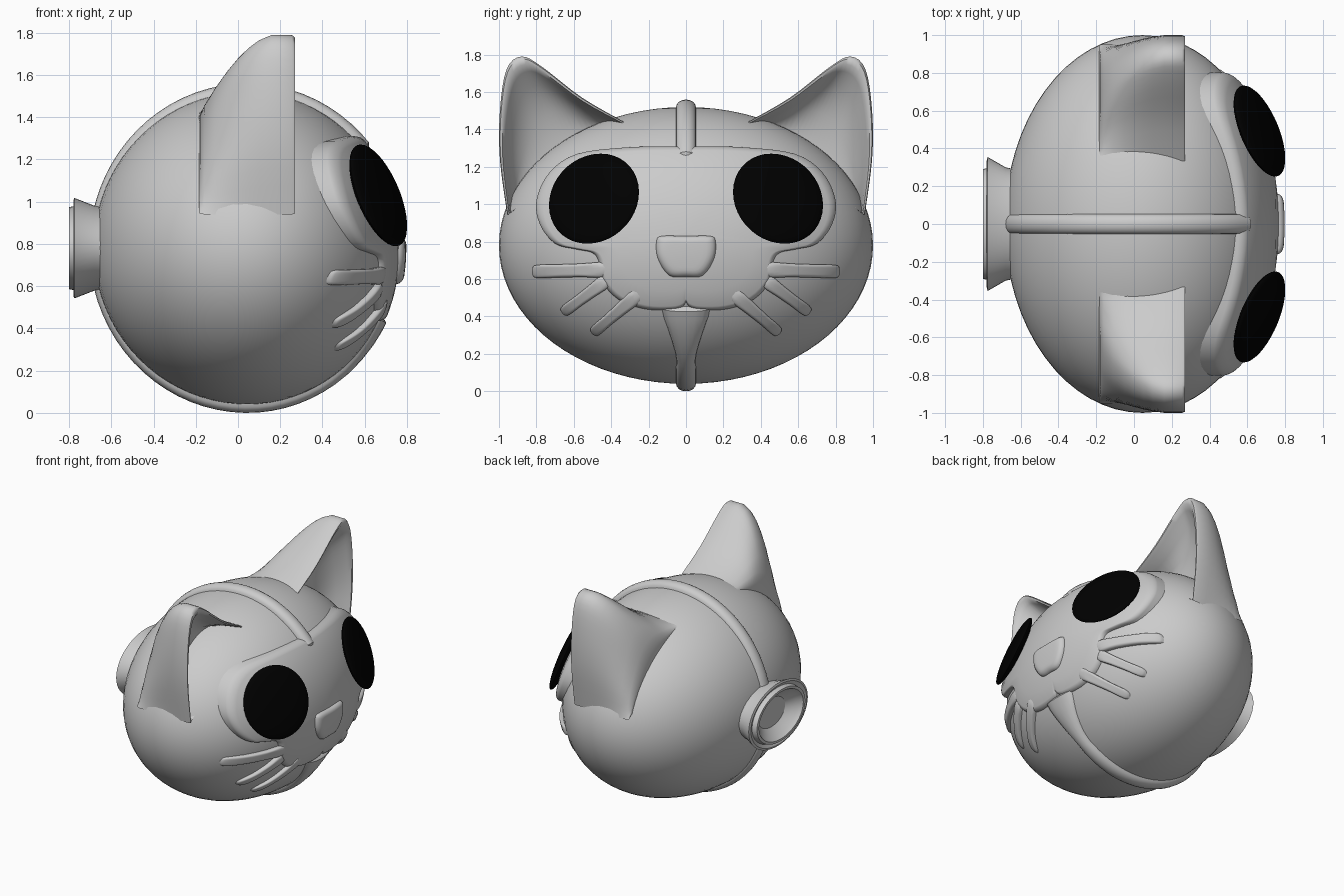
import bpy, bmesh, math
from mathutils import Vector

if "Cube" in bpy.data.objects:
    bpy.data.objects.remove(bpy.data.objects["Cube"])


def finish(name, bm, angle=40):
    bmesh.ops.recalc_face_normals(bm, faces=bm.faces)
    me = bpy.data.meshes.new(name)
    bm.to_mesh(me)
    bm.free()
    for p in me.polygons:
        p.use_smooth = True
    me.set_sharp_from_angle(angle=math.radians(angle))
    ob = bpy.data.objects.new(name, me)
    bpy.context.collection.objects.link(ob)
    return ob


def loft(name, rings, angle=40):
    """Skin closed rings of equal length and cap both ends."""
    bm = bmesh.new()
    vs = [[bm.verts.new(p) for p in r] for r in rings]
    n = len(vs[0])
    for a, b in zip(vs, vs[1:]):
        for i in range(n):
            j = (i + 1) % n
            bm.faces.new((a[i], a[j], b[j], b[i]))
    bm.faces.new(vs[0])
    bm.faces.new(vs[-1])
    return finish(name, bm, angle)


def spline(pts, closed, sub=4):
    """Catmull-Rom curve through 2D points."""
    P = [Vector(p) for p in pts]
    n = len(P)
    get = (lambda i: P[i % n]) if closed else (lambda i: P[min(max(i, 0), n - 1)])
    out = []
    for i in range(n if closed else n - 1):
        a, b, c, d = get(i - 1), get(i), get(i + 1), get(i + 2)
        for k in range(sub):
            t = k / sub
            out.append(0.5 * (2 * b + (c - a) * t + (2 * a - 5 * b + 4 * c - d) * t * t
                              + (3 * b - a - 3 * c + d) * t ** 3))
    if not closed:
        out.append(P[-1])
    return out


def shell(y, z, r, off=0.0):
    """x of the front of an ellipsoid with radii r."""
    return 0.045 + off + r[0] * math.sqrt(max(0.02, 1 - (y / r[1]) ** 2 - ((z - 0.78) / r[2]) ** 2))


HEAD = (0.708, 1.0, 0.74)
MASK = (0.722, 1.1, 0.80)


def plate(name, outline, centre, r, off, edge, bevel, depth):
    """Raised plate following an ellipsoid, with a rounded edge."""
    c = Vector(centre)
    steps = [(t * (1 - edge), 0) for t in (0.02, 0.2, 0.4, 0.6, 0.8)]
    for k in range(5):
        a = k * math.pi / 8
        steps.append((1 - edge * (1 - math.sin(a)), bevel * (1 - math.cos(a))))
    steps.append((1, depth))
    rings = []
    for t, d in steps:
        ring = [c + (p - c) * t for p in outline]
        rings.append([(shell(p.x, p.y, r, off) - d, p.x, p.y) for p in ring])
    return loft(name, rings)


def mirrored(half):
    return half + [(-y, z) for y, z in reversed(half) if abs(y) > 1e-6]


# head, a little flatter in front than behind
bm = bmesh.new()
bmesh.ops.create_uvsphere(bm, u_segments=64, v_segments=40, radius=1)
for v in bm.verts:
    rx = HEAD[0] if v.co.x > 0 else 0.73
    v.co = (0.045 + v.co.x * rx, v.co.y * HEAD[1], 0.78 + v.co.z * HEAD[2])
finish("head", bm)

# face mask with eye sockets and muzzle
half = [(0, 1.31), (0.3, 1.305), (0.58, 1.27), (0.73, 1.17), (0.80, 1.02), (0.78, 0.89), (0.70, 0.79),
        (0.59, 0.76), (0.50, 0.74), (0.465, 0.69), (0.45, 0.59), (0.36, 0.49), (0.22, 0.44),
        (0.08, 0.435), (0.02, 0.45), (0, 0.475)]
plate("face_mask", spline(mirrored(half), True), (0, 0.85), MASK, 0, 0.05, 0.03, 0.2)

# nose
half = [(0, 0.83), (0.13, 0.83), (0.158, 0.80), (0.15, 0.71), (0.09, 0.62), (0, 0.612)]
plate("nose", spline(mirrored(half), True), (0, 0.73), MASK, 0.03, 0.3, 0.03, 0.08)

# central band around the head, flaring into the chin
stations = [(-26, 0.125), (-27, 0.135), (-31, 0.125), (-36, 0.105), (-43, 0.08), (-50, 0.06), (-56, 0.052)]
stations += [(-56 - i * 5, 0.055) for i in range(1, 53)] + [(-320, 0.05), (-322, 0.03)]
rings = []
for i, (deg, w) in enumerate(stations):
    a = math.radians(deg)
    drop = 0.02 if i in (0, len(stations) - 1) else 0
    rx = 0.75 if math.cos(a) < 0 or deg < -200 else 0.738
    ring = []
    for y, d in ((-1, -.09), (-1, -.05), (-.9, -.026), (-.7, -.012), (-.38, -.003), (0, 0),
                 (.38, -.003), (.7, -.012), (.9, -.026), (1, -.05), (1, -.09)):
        ring.append((0.045 + (rx + d - drop) * math.cos(a), y * w,
                     0.78 + (0.78 + d - drop) * math.sin(a)))
    rings.append(ring)
loft("head_band", rings)

# oval socket at the back
profile = [(0.28, -0.58), (0.30, -0.68), (0.355, -0.775), (0.335, -0.78), (0.30, -0.765), (0.29, -0.80),
           (0.265, -0.80), (0.24, -0.77), (0.16, -0.72), (0.02, -0.72)]
loft("back_socket", [[(x, r * math.cos(k * math.pi / 24), 0.78 + 0.67 * r * math.sin(k * math.pi / 24))
                      for k in range(48)] for r, x in profile], 30)

# black for the eyes
black = bpy.data.materials.new("black")
black.diffuse_color = (0, 0, 0, 1)
black.use_nodes = True
black.node_tree.nodes["Principled BSDF"].inputs["Base Color"].default_value = black.diffuse_color

ear_line = spline([(0.33, 1.44), (0.556, 1.57), (0.77, 1.735), (0.88, 1.79), (0.96, 1.72),
                   (0.995, 1.5), (0.995, 1.24), (0.955, 0.94)], False)
root_a, root_b, ear_mid = Vector((0.33, 1.44)), Vector((0.95, 0.94)), Vector((0.68, 1.28))
# depth, height fraction, inset for each ear section; the last ones form the hollow
ear_steps = [(-0.185, 0.15, 0.03), (-0.18, 0.24, 0.01), (-0.16, 0.36, 0), (-0.11, 0.53, 0), (-0.05, 0.69, 0),
             (0, 0.8, 0), (0.05, 0.89, 0), (0.1, 0.955, 0), (0.16, 1, 0), (0.255, 1, 0), (0.27, 0.985, 0.01),
             (0.268, 0.95, 0.03), (0.24, 0.9, 0.05), (0.16, 0.78, 0.08), (0.08, 0.5, 0.1), (0.04, 0.2, 0.1)]
whiskers = [((0.43, 0.65), (0.82, 0.64), 0.036, 0.035),
            ((0.43, 0.59), (0.66, 0.42), 0.033, 0.03),
            ((0.26, 0.515), (0.50, 0.31), 0.035, 0.03)]

for s, side in ((1, "right"), (-1, "left")):
    # hollow ear
    rings = []
    for x, f, inset in ear_steps:
        ring = []
        for i, p in enumerate(ear_line):
            base = root_a.lerp(root_b, i / (len(ear_line) - 1))
            q = base.lerp(p, f).lerp(ear_mid, inset)
            ring.append((x, s * q.x, q.y))
        rings.append(ring)
    loft("ear_" + side, rings, 50)

    # domed eye
    bm = bmesh.new()
    bmesh.ops.create_uvsphere(bm, u_segments=40, v_segments=20, radius=1)
    for v in bm.verts:
        v.co = (v.co.x * 0.258, v.co.y * 0.258, v.co.z * 0.045)
    eye = finish("eye_" + side, bm)
    eye.location = (0.664, s * 0.492, 1.03)
    eye.rotation_mode = 'QUATERNION'
    eye.rotation_quaternion = Vector((0.86, s * 0.36, 0.36)).to_track_quat('Z', 'Y')
    eye.data.materials.append(black)

    # whiskers, tucked under the muzzle edge
    for n, (a, b, wa, wb) in enumerate(whiskers):
        a, b = Vector((s * a[0], a[1])), Vector((s * b[0], b[1]))
        u = (b - a).normalized()
        v = Vector((-u.y, u.x))
        corner = [(a, wa, -1), (a.lerp(b, .33), wa, -1), (a.lerp(b, .66), wb, -1), (b - u * 0.025, wb, -1),
                  (b, wb * .55, -1), (b, wb * .55, 1), (b - u * 0.025, wb, 1), (a.lerp(b, .66), wb, 1),
                  (a.lerp(b, .33), wa, 1), (a, wa, 1)]
        outline = spline([p + v * w * k for p, w, k in corner], True, 3)
        plate(f"whisker_{side}_{n + 1}", outline, (a + b) / 2, HEAD, 0.035, 0.4, 0.02, 0.12)
